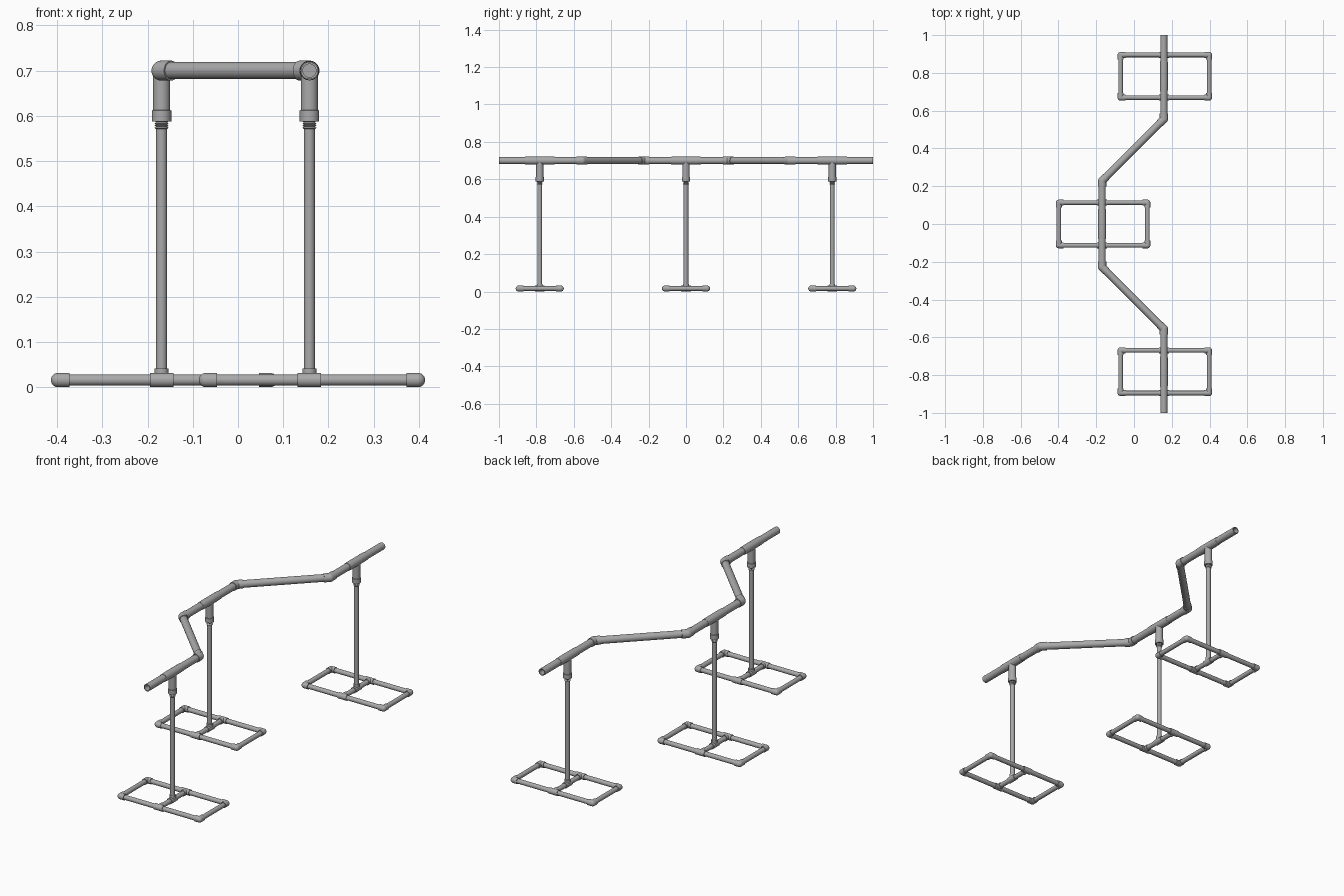
import bpy, bmesh
from math import radians, pi, cos, sin
from mathutils import Vector

cube = bpy.data.objects.get("Cube")
if cube:
    bpy.data.objects.remove(cube, do_unlink=True)

grey = bpy.data.materials.new("pipe_grey")
grey.use_nodes = True
grey.diffuse_color = (0.4, 0.4, 0.4, 1)
grey.node_tree.nodes["Principled BSDF"].inputs["Base Color"].default_value = (0.4, 0.4, 0.4, 1)

SIDES = 28
X, Y, Z = Vector((1, 0, 0)), Vector((0, 1, 0)), Vector((0, 0, 1))
RAIL_Z, RAIL_R, RAIL_FIT = 0.70, 0.019, 0.0222
FOOT_Z, FOOT_R, FOOT_FIT = 0.016, 0.0123, 0.0157


def lathe(bm, start, axis, profile, closed=False):
    """Spin (distance, radius) points round an axis; cap the ends unless the profile is a loop."""
    turn = Z.rotation_difference(axis.normalized())
    rings = []
    for dist, rad in profile:
        rings.append([bm.verts.new(Vector(start) + turn @ Vector(
            (rad * cos(2 * pi * i / SIDES), rad * sin(2 * pi * i / SIDES), dist)))
            for i in range(SIDES)])
    pairs = list(zip(rings, rings[1:]))
    if closed:
        pairs.append((rings[-1], rings[0]))
    else:
        bm.faces.new(rings[0][::-1])
        bm.faces.new(rings[-1])
    for a, b in pairs:
        for i in range(SIDES):
            j = (i + 1) % SIDES
            bm.faces.new((a[i], a[j], b[j], b[i]))


def rod(bm, a, b, radius):
    a, b = Vector(a), Vector(b)
    lathe(bm, a, b - a, [(0, radius), ((b - a).length, radius)])


def hollow(bm, a, b, radius, bore):
    a, b = Vector(a), Vector(b)
    n = (b - a).length
    lathe(bm, a, b - a, [(0, bore), (0, radius), (n, radius), (n, bore)], closed=True)


def elbow(bm, centre, dirs, radius, arm):
    """Ball with a short sleeve in each direction."""
    centre = Vector(centre)
    ball = bmesh.ops.create_uvsphere(bm, u_segments=SIDES, v_segments=16, radius=radius)
    bmesh.ops.translate(bm, verts=ball["verts"], vec=centre)
    for d in dirs:
        rod(bm, centre, centre + d.normalized() * arm, radius)


def finish(name, bm):
    bmesh.ops.recalc_face_normals(bm, faces=bm.faces)
    mesh = bpy.data.meshes.new(name)
    bm.to_mesh(mesh)
    bm.free()
    mesh.materials.append(grey)
    obj = bpy.data.objects.new(name, mesh)
    bpy.context.collection.objects.link(obj)
    bpy.ops.object.select_all(action='DESELECT')
    obj.select_set(True)
    bpy.context.view_layer.objects.active = obj
    bpy.ops.object.shade_smooth_by_angle(angle=radians(35))


def build_stand(label, x, y):
    # Rectangular foot frame with a crossbar under the post
    x0, x1, half = x - 0.229, x + 0.24, 0.113
    bm = bmesh.new()
    for s in (-1, 1):
        rod(bm, (x0, y + s * half, FOOT_Z), (x1, y + s * half, FOOT_Z), FOOT_R)
    for ex in (x0, x, x1):
        rod(bm, (ex, y - half, FOOT_Z), (ex, y + half, FOOT_Z), FOOT_R)
    finish(label + "_foot_pipes", bm)

    # Corner elbows and tees of the foot
    bm = bmesh.new()
    for s in (-1, 1):
        py = y + s * half
        elbow(bm, (x0, py, FOOT_Z), (X, -s * Y), FOOT_FIT, 0.025)
        elbow(bm, (x1, py, FOOT_Z), (-X, -s * Y), FOOT_FIT, 0.025)
        rod(bm, (x - 0.026, py, FOOT_Z), (x + 0.026, py, FOOT_Z), FOOT_FIT)
        rod(bm, (x, py, FOOT_Z), (x, py - s * 0.026, FOOT_Z), FOOT_FIT)
    rod(bm, (x, y - 0.026, FOOT_Z), (x, y + 0.026, FOOT_Z), FOOT_FIT)
    rod(bm, (x, y, FOOT_Z), (x, y, 0.041), FOOT_FIT)
    finish(label + "_foot_fittings", bm)

    # Post with a threaded top
    bm = bmesh.new()
    rod(bm, (x, y, FOOT_Z), (x, y, 0.6), FOOT_R)
    thread = []
    for i in range(4):
        thread += [(i * 0.005, 0.0125), (i * 0.005 + 0.0025, 0.0155)]
    lathe(bm, (x, y, 0.571), Z, thread)
    finish(label + "_post", bm)

    # Tee that carries the rail, with a collar at its lower end
    bm = bmesh.new()
    lathe(bm, (x, y, 0.588), Z, [(0, 0.0215), (0.024, 0.0215), (0.025, 0.019), (0.11, 0.019)])
    lathe(bm, (x, y - 0.08, RAIL_Z), Y, [(0, 0.0205), (0.03, 0.0215), (0.13, 0.0215), (0.16, 0.0205)])
    finish(label + "_rail_tee", bm)


RIGHT, LEFT = -0.169, 0.158
for label, x, y in (("front", LEFT, -0.782), ("middle", RIGHT, 0), ("back", LEFT, 0.782)):
    build_stand(label, x, y)

# Zigzag handrail: straight, diagonal, straight, diagonal, straight
path = [Vector((px, py, RAIL_Z)) for px, py in (
    (LEFT, -1), (LEFT, -0.555), (RIGHT, -0.228), (RIGHT, 0.228), (LEFT, 0.555), (LEFT, 1))]
bm = bmesh.new()
for a, b in zip(path, path[1:]):
    hollow(bm, a, b, RAIL_R, 0.0145)
finish("handrail", bm)

# Handrail elbows at each bend
bm = bmesh.new()
for before, bend, after in zip(path, path[1:], path[2:]):
    elbow(bm, bend, (before - bend, after - bend), RAIL_FIT, 0.03)
finish("handrail_elbows", bm)
